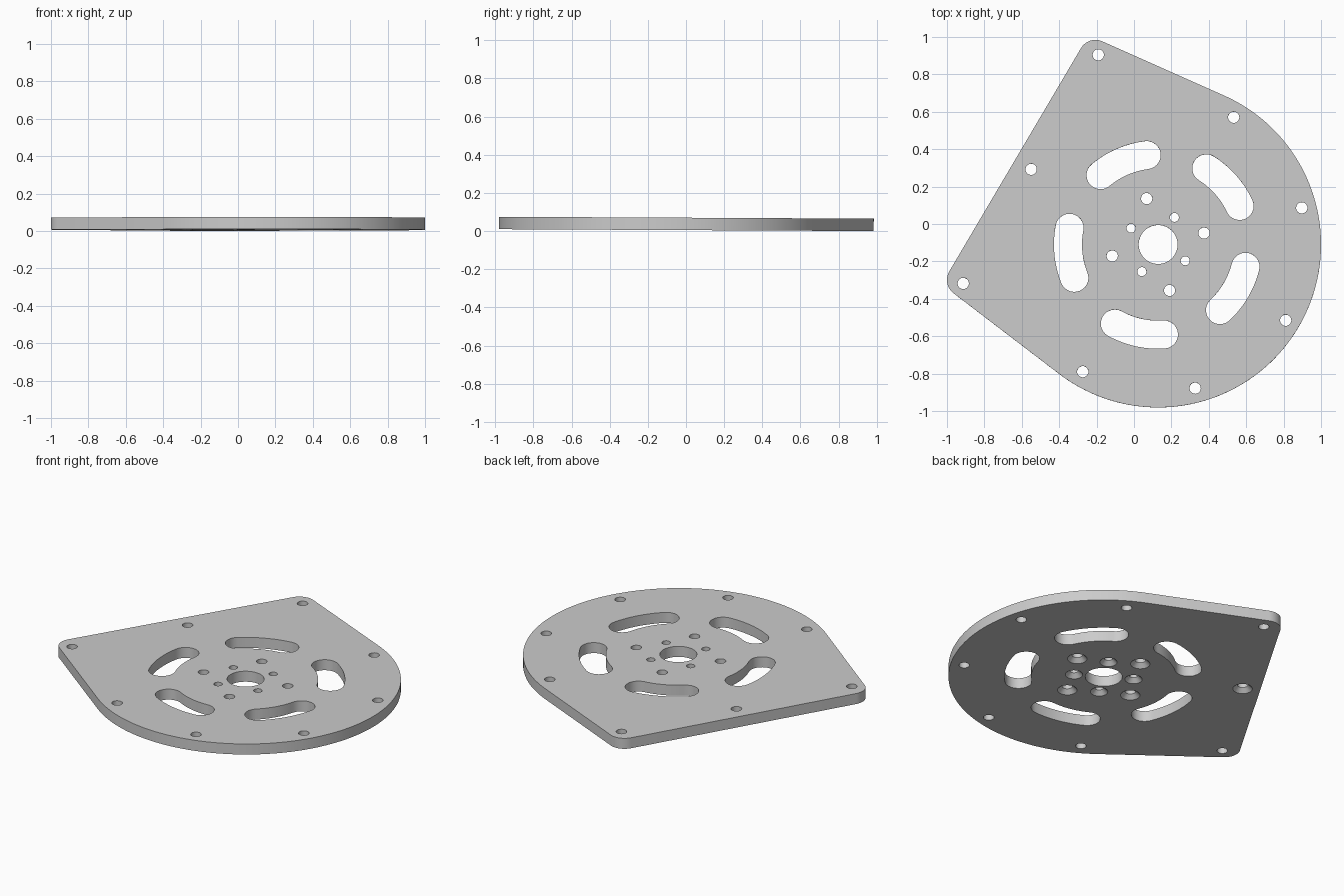
import bpy, bmesh
from math import cos, sin, radians, atan2, pi
from mathutils import Matrix

if "Cube" in bpy.data.objects:
    bpy.data.objects.remove(bpy.data.objects["Cube"])

CX, CY = 0.129, -0.11      # centre of the round part
T = 0.065                  # plate thickness
TILT = -0.005              # the plate leans very slightly towards the back


def arc(cx, cy, r, a0, a1, n):
    """Points on an arc, angles in degrees."""
    return [(cx + r * cos(radians(a0 + (a1 - a0) * i / n)),
             cy + r * sin(radians(a0 + (a1 - a0) * i / n))) for i in range(n + 1)]


def circle(cx, cy, r, n=32):
    return arc(cx, cy, r, 0, 360, n)[:-1]


def polar(r, a):
    return CX + r * cos(radians(a)), CY + r * sin(radians(a))


def loft(bm, rings):
    """Closed solid through (z, outline) rings of equal point count."""
    loops = [[bm.verts.new((x, y, z)) for x, y in pts] for z, pts in rings]
    n = len(loops[0])
    for a, b in zip(loops, loops[1:]):
        for i in range(n):
            j = (i + 1) % n
            bm.faces.new((a[i], a[j], b[j], b[i]))
    bm.faces.new(loops[0][::-1])
    bm.faces.new(loops[-1])


def make_object(name, bm):
    bmesh.ops.recalc_face_normals(bm, faces=bm.faces)
    me = bpy.data.meshes.new(name)
    bm.to_mesh(me)
    bm.free()
    ob = bpy.data.objects.new(name, me)
    bpy.context.collection.objects.link(ob)
    return ob


# Plate outline: large arc and two rounded corners, joined by tangent lines
LOW, UP, SIDE = 232.7, 66.0, 149.3     # directions of the straight edges' normals
outline = (arc(CX, CY, 0.871, LOW - 360, UP, 110)
           + arc(-0.206, 0.894, 0.09, UP, SIDE, 14)
           + arc(-0.91, -0.299, 0.09, SIDE, LOW, 14))
bm = bmesh.new()
loft(bm, [(0, outline), (T, outline)])
plate = make_object("mounting_plate", bm)

# All openings gathered in one cutter
bm = bmesh.new()
LO, HI = -0.005, T + 0.02


def through(pts):
    loft(bm, [(LO, pts), (HI, pts)])


def countersunk(x, y, r, depth=0.025):
    loft(bm, [(LO, circle(x, y, r + depth - LO)),
              (depth, circle(x, y, r)), (HI, circle(x, y, r))])


# Centre bore
through(circle(CX, CY, 0.104, 64))

# Five curved slots
for k in range(5):
    mid, half, r, w = 113.5 + 72 * k, 16.2, 0.482, 0.075
    a0, a1 = mid - half, mid + half
    through(arc(CX, CY, r + w, a0, a1, 14)
            + arc(*polar(r, a1), w, a1, a1 + 180, 14)[1:-1]
            + arc(CX, CY, r - w, a1, a0, 14)
            + arc(*polar(r, a0), w, a0 + 180, a0 + 360, 14)[1:-1])

# Inner bolt pattern, countersunk from below
for k in range(4):
    countersunk(*polar(0.253, 14 + 90 * k), 0.03)
    countersunk(*polar(0.169, 59 + 90 * k), 0.024)

# Rim holes, and the countersunk one beside the long straight edge
for x, y in [(-0.191, 0.904), (0.533, 0.57), (0.897, 0.086), (0.811, -0.515),
             (0.327, -0.878), (-0.274, -0.79), (-0.913, -0.318)]:
    through(circle(x, y, 0.03))
countersunk(-0.55, 0.292, 0.03)
cutter = make_object("opening_cutter", bm)
cutter.hide_render = True

# Cut, then bake the result
mod = plate.modifiers.new("openings", "BOOLEAN")
mod.operation = "DIFFERENCE"
mod.solver = "EXACT"
mod.object = cutter
bpy.context.view_layer.objects.active = plate
plate.select_set(True)
cutter.select_set(False)
bpy.ops.object.modifier_apply(modifier=mod.name)
bpy.data.objects.remove(cutter)

# Slight lean, then rest on the ground
plate.data.transform(Matrix.Rotation(TILT, 4, "X"))
low = min(v.co.z for v in plate.data.vertices)
plate.data.transform(Matrix.Translation((0, 0, -low)))
bpy.ops.object.shade_smooth_by_angle(angle=radians(30))
